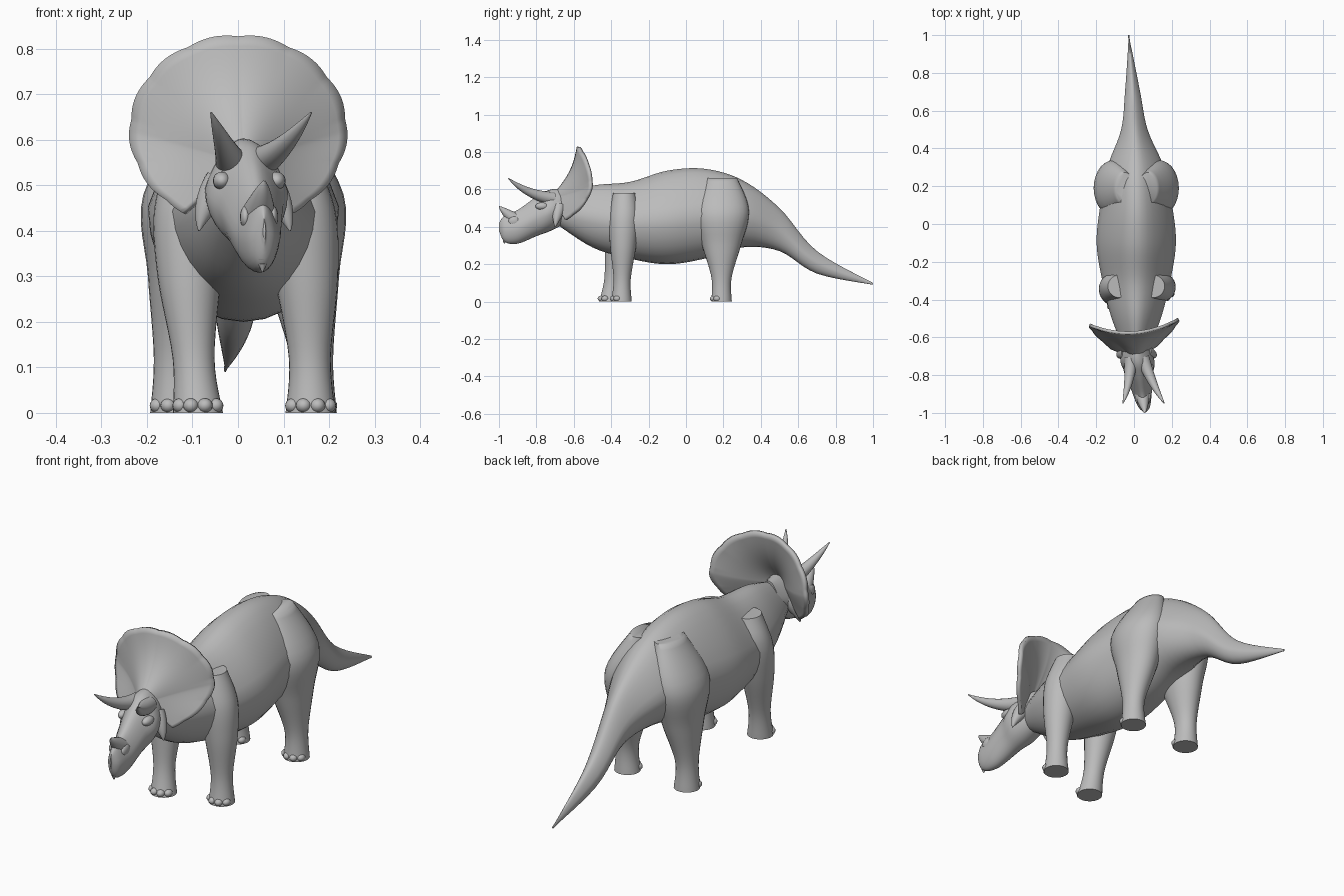
import bpy, bmesh
from math import sin, cos, pi, radians
from mathutils import Vector

cube = bpy.data.objects.get("Cube")
if cube:
    bpy.data.objects.remove(cube)

grey = bpy.data.materials.new("plain grey")
grey.use_nodes = True
colour = (.5, .5, .5, 1)
grey.diffuse_color = colour
grey.node_tree.nodes["Principled BSDF"].inputs["Base Color"].default_value = colour

RIGHTWARD, BACKWARD, UPWARD = Vector((1, 0, 0)), Vector((0, 1, 0)), Vector((0, 0, 1))
SIDES = (("left", 1), ("right", -1))


def finish(bm, name):
    """Turn a bmesh into a smooth grey object."""
    bmesh.ops.recalc_face_normals(bm, faces=bm.faces)
    mesh = bpy.data.meshes.new(name)
    bm.to_mesh(mesh)
    bm.free()
    mesh.materials.append(grey)
    obj = bpy.data.objects.new(name, mesh)
    bpy.context.collection.objects.link(obj)
    bpy.ops.object.select_all(action="DESELECT")
    obj.select_set(True)
    bpy.context.view_layer.objects.active = obj
    bpy.ops.object.shade_smooth_by_angle(angle=radians(60))
    return obj


def spline(rows, steps=6):
    """Interpolate rows of numbers with a Catmull-Rom curve."""
    points = [Vector(row) for row in rows]
    padded = [points[0], *points, points[-1]]
    result = []
    for a, b, c, d in zip(padded, padded[1:], padded[2:], padded[3:]):
        for step in range(steps):
            t = step / steps
            slope_in, slope_out = (c - a) / 2, (d - b) / 2
            cubic = (b - c) * 2 + slope_in + slope_out
            square = (c - b) * 3 - slope_in * 2 - slope_out
            result.append(b + t * (slope_in + t * (square + t * cubic)))
    return result + [points[-1]]


def oval(centre, across, up, narrowing=0, sides=28):
    """An oval ring of points, optionally narrower toward its top."""
    ring = []
    for k in range(sides):
        a = 2 * pi * k / sides
        squeeze = 1 - narrowing * max(0, sin(a))
        ring.append(centre + across * cos(a) * squeeze + up * sin(a))
    return ring


def strip(bm, first, second, closed):
    """Bridge two rows of vertices with quads."""
    count = len(first)
    for k in range(count if closed else count - 1):
        n = (k + 1) % count
        bm.faces.new((first[k], first[n], second[n], second[k]))


def skin(name, rings):
    bm = bmesh.new()
    rows = [[bm.verts.new(p) for p in ring] for ring in rings]
    for first, second in zip(rows, rows[1:]):
        strip(bm, first, second, True)
    bm.faces.new(rows[0])
    bm.faces.new(rows[-1])
    return finish(bm, name)


def long_part(name, rows, midline, narrowing):
    """Skin a lengthwise part from rows of y, half width, bottom and top."""
    rings = []
    for y, width, bottom, top in spline(rows):
        centre = Vector((midline(y), y, (bottom + top) / 2))
        height = max((top - bottom) / 2, .003)
        rings.append(oval(centre, RIGHTWARD * max(width, .003), UPWARD * height, narrowing))
    return skin(name, rings)


def horn(name, base, bend, tip, radius, steps=14):
    """A curved, tapering spike along a quadratic arc."""
    rings = []
    for step in range(steps + 1):
        t = step / steps
        centre = base.lerp(bend, t).lerp(bend.lerp(tip, t), t)
        turn = (bend - base).lerp(tip - bend, t).to_track_quat("Z", "Y")
        size = max(radius * (1 - t) ** .7, .002)
        rings.append(oval(centre, turn @ RIGHTWARD * size, turn @ BACKWARD * size))
    return skin(name, rings)


def blob(name, centre, size):
    bm = bmesh.new()
    bmesh.ops.create_uvsphere(bm, u_segments=16, v_segments=10, radius=1)
    bmesh.ops.scale(bm, vec=size, verts=bm.verts)
    bmesh.ops.translate(bm, vec=centre, verts=bm.verts)
    return finish(bm, name)


def body_middle(y):
    return .012 - .04 * max(0, y) ** 2


def head_middle(y):
    return .058 - .145 * (y + 1)


def on_head(out, y, z):
    """A point measured sideways from the turned head's midline."""
    return Vector((head_middle(y) + out, y, z))


# Neck, trunk and tail in one skin
long_part("body", [
    (-.7, .05, .42, .56),
    (-.5, .13, .29, .62),
    (-.3, .18, .23, .64),
    (-.1, .21, .2, .7),
    (.1, .19, .23, .71),
    (.3, .15, .29, .65),
    (.5, .07, .27, .5),
    (.7, .04, .15, .27),
    (1, 0, .09, .1)], body_middle, .35)

# Skull with a beak, turned a little to its left
long_part("head", [
    (-.6, .05, .44, .6),
    (-.72, .09, .38, .6),
    (-.8, .07, .35, .56),
    (-.9, .05, .31, .49),
    (-.97, .03, .32, .46),
    (-1, 0, .38, .42)], head_middle, .3)
horn("beak_hook", on_head(0, -.92, .42), on_head(0, -.98, .37), on_head(0, -.97, .31), .035)
horn("nose_horn", on_head(0, -.9, .43), on_head(0, -.96, .47), on_head(0, -1, .51), .04)

# Brow horns sweep outward and forward; cheek spikes point down
for label, side in SIDES:
    horn(label + "_brow_horn", on_head(side * .03, -.71, .55),
         on_head(side * .06, -.85, .57), on_head(side * .11, -.95, .66), .036)
    horn(label + "_cheek_spike", on_head(side * .05, -.68, .5),
         on_head(side * .09, -.69, .46), on_head(side * .1, -.7, .4), .04)
    blob(label + "_eye_ridge", on_head(side * .06, -.77, .51), (.02, .035, .02))
    blob(label + "_nostril_ridge", on_head(side * .03, -.92, .43), (.012, .03, .025))


def frill(across=160, rings=12):
    """A swept-back dish with a scalloped rim and a central keel."""
    bm = bmesh.new()
    hub = Vector((.012, -.72, .55))
    previous = None
    for i in range(across + 1):
        turn = 2 * i / across - 1
        a = radians(150) * turn
        spread = min(abs(turn) / .6, 1)
        tuck = max(abs(turn) - .6, 0) / .4
        depth = -.575 + .055 * sin(spread * pi / 2) ** 2 - .13 * tuck ** 1.5 + .015 * sin(a)
        scallop = .022 * (abs(sin(a * 6.5)) - .5)
        row = []
        for j in range(rings + 1):
            r = max(j / rings, .06)
            edge = 1 + scallop * r ** 8
            rim = Vector((.235 * sin(a) * edge, depth, .62 + .208 * cos(a) * edge))
            point = hub.lerp(rim, r)
            point.y += sin(pi * r) * (.03 * (1 - abs(turn)) + .012 * sin(a) ** 2)
            row.append(bm.verts.new(point))
        if previous:
            strip(bm, previous, row, False)
        previous = row
    thickness = finish(bm, "frill").modifiers.new("thickness", "SOLIDIFY")
    thickness.thickness = .016
    thickness.offset = 0


frill()


def toes(label, ankle):
    """Four rounded toes fanned round the front of a foot."""
    for n in range(4):
        a = radians(40 * n - 60)
        place = ankle + Vector((sin(a), -cos(a), 0)) * .045 + UPWARD * .016
        blob(f"{label}_toe_{n + 1}", place, (.017, .02, .016))


def leg(label, rows, side, y, deepening, stride):
    """Skin a leg from rows of height, distance out and half width."""
    rings = []
    for z, out, width in spline(rows):
        lean = stride * max(0, 1 - 2 * z)
        centre = Vector((body_middle(0) + side * out + lean / 2, y - lean, z))
        depth = width * (1 + deepening * z)
        rings.append(oval(centre, RIGHTWARD * width, BACKWARD * depth))
        foot = centre
    skin(label + "_leg", rings)
    toes(label, foot)


# Legs: the right front one is planted further forward and inward
HIND = [(.66, .06, .05), (.48, .12, .1), (.3, .13, .08), (.12, .15, .047), (0, .15, .055)]
FRONT = [(.58, .09, .06), (.45, .12, .08), (.3, .135, .07), (.12, .14, .046), (0, .14, .055)]
for label, side in SIDES:
    leg(label + "_hind", HIND, side, .19, 1, 0)
    leg(label + "_front", FRONT, side, -.33, 0, .015 if side > 0 else .08)
